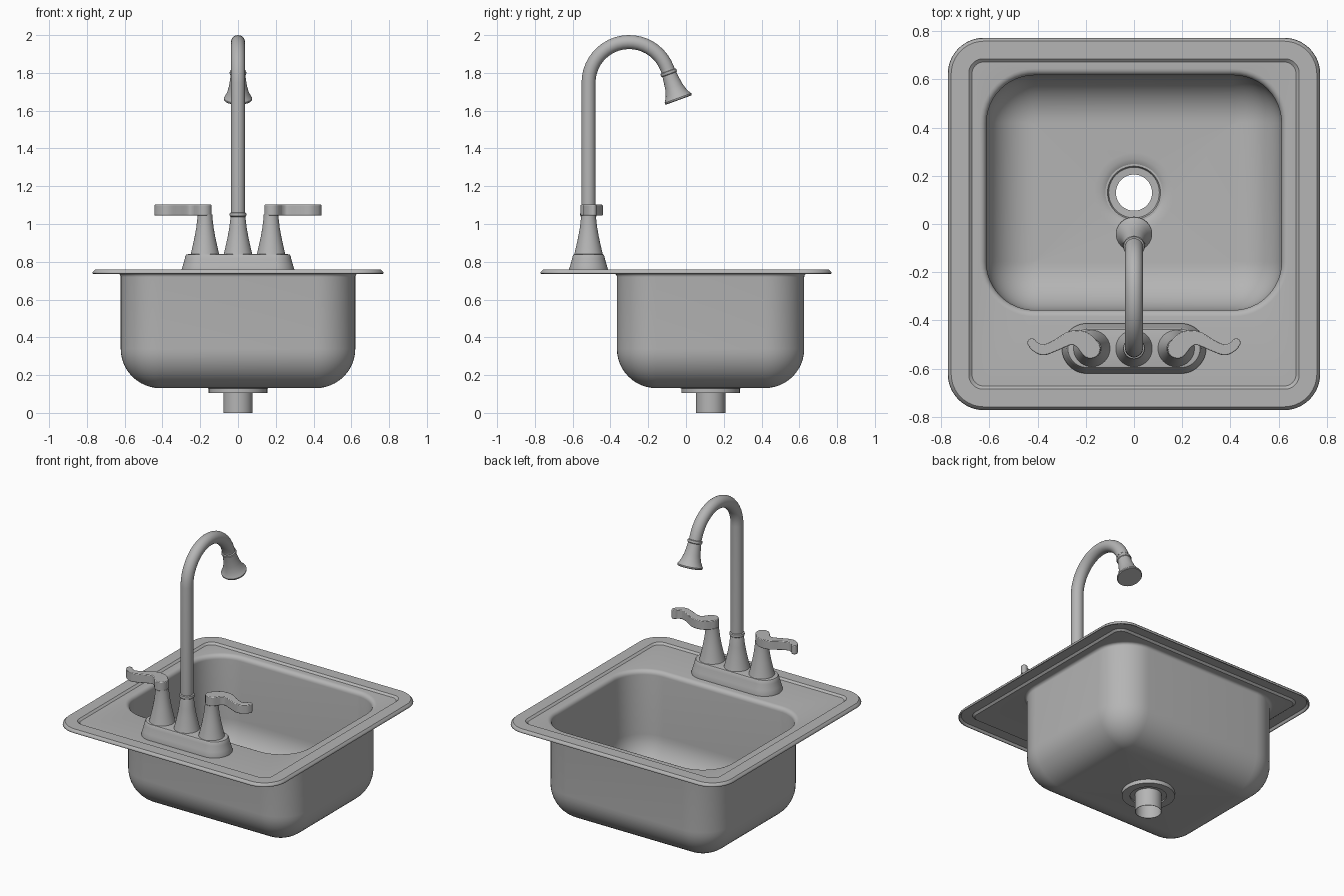
import bpy, bmesh
from math import pi, sin, cos, radians
from mathutils import Vector, Matrix

cube = bpy.data.objects.get("Cube")
if cube:
    bpy.data.objects.remove(cube)

steel = bpy.data.materials.new("brushed steel grey")
steel.use_nodes = True
GREY = (0.46, 0.46, 0.46, 1)
steel.diffuse_color = GREY
steel.node_tree.nodes["Principled BSDF"].inputs["Base Color"].default_value = GREY


def finish(name, bm, angle=35):
    """Turn a bmesh into a named, smooth-shaded steel object."""
    bmesh.ops.remove_doubles(bm, verts=bm.verts, dist=0.00005)
    mesh = bpy.data.meshes.new(name)
    bm.to_mesh(mesh)
    bm.free()
    mesh.materials.append(steel)
    obj = bpy.data.objects.new(name, mesh)
    bpy.context.collection.objects.link(obj)
    bpy.ops.object.select_all(action='DESELECT')
    obj.select_set(True)
    bpy.context.view_layer.objects.active = obj
    bpy.ops.object.shade_smooth_by_angle(angle=radians(angle))
    return obj


def loft(name, rings, caps=True, closed=False, angle=35):
    """Skin a list of equal-length point rings."""
    bm = bmesh.new()
    loops = [[bm.verts.new(p) for p in ring] for ring in rings]
    pairs = list(zip(loops, loops[1:]))
    if closed:
        pairs.append((loops[-1], loops[0]))
    for a, b in pairs:
        for i in range(len(a)):
            j = (i + 1) % len(a)
            bm.faces.new((a[i], a[j], b[j], b[i]))
    if caps and not closed:
        bm.faces.new(loops[0][::-1])
        bm.faces.new(loops[-1])
    return finish(name, bm, angle)


def rounded(hx, hy, r, z, cy=0.0, n=12):
    """Rounded rectangle ring; a circle when hx = hy = r."""
    pts = []
    for k, (sx, sy) in enumerate([(1, 1), (-1, 1), (-1, -1), (1, -1)]):
        for i in range(n + 1):
            a = (k + i / n) * pi / 2
            pts.append(Vector((sx * (hx - r) + r * cos(a),
                               cy + sy * (hy - r) + r * sin(a), z)))
    return pts


def lathe(name, profile, x=0, y=0, closed=False, matrix=None):
    """Revolve (radius, height) pairs about a vertical axis."""
    turn = matrix or Matrix.Translation((x, y, 0))
    rings = [[turn @ Vector((r * cos(2 * pi * i / 40), r * sin(2 * pi * i / 40), z))
              for i in range(40)] for r, z in profile]
    return loft(name, rings, closed=closed)


# Sink sheet: raised rim, recessed deck, bowl and drain dip
BOWL_Y, BOWL_X, BOWL_D, FILLET = 0.13, 0.612, 0.487, 0.2
FLOOR = 0.14
rings = [rounded(h, h, r, z) for h, r, z in [
    (0.772, 0.15, 0.738), (0.769, 0.147, 0.747), (0.758, 0.136, 0.758),
    (0.685, 0.06, 0.758), (0.672, 0.05, 0.747)]]


def bowl_ring(inset, z):
    return rounded(BOWL_X - inset, BOWL_D - inset, max(FILLET - inset, 0.004), z, BOWL_Y)


for i in range(6):        # rolled lip
    a = i / 5 * pi / 2
    rings.append(bowl_ring(-0.027 * (1 - sin(a)), 0.72 + 0.027 * cos(a)))
for i in range(13):       # bottom fillet
    a = i / 12 * pi / 2
    rings.append(bowl_ring(FILLET * (1 - cos(a)), FLOOR + FILLET * (1 - sin(a))))
for r, z in [(0.165, FLOOR), (0.14, 0.138), (0.12, 0.131), (0.105, 0.12)]:
    rings.append(rounded(r, r, r, z, BOWL_Y))
sink = loft("sink_bowl_and_rim", rings, caps=False)
sheet = sink.modifiers.new("sheet_thickness", 'SOLIDIFY')
sheet.thickness = 0.009
sheet.offset = -1

# Drain flange with open tail pipe
lathe("drain_and_tail_pipe", [
    (0.075, 0), (0.078, 0), (0.078, 0.114), (0.107, 0.114), (0.107, 0.105),
    (0.155, 0.105), (0.155, 0.13), (0.11, 0.13), (0.105, 0.12), (0.075, 0.118)],
    y=BOWL_Y, closed=True)

# Faucet base plate
TAP_Y = -0.516
loft("faucet_base", [rounded(0.195 + h, h, h, z, TAP_Y) for h, z in [
    (0.104, 0.742), (0.104, 0.757), (0.097, 0.78), (0.087, 0.815), (0.084, 0.83),
    (0.079, 0.838), (0.07, 0.84)]])

# Flared posts: one for the spout, one under each handle
FLARE = [(0.077, 0.835), (0.073, 0.85), (0.066, 0.88), (0.055, 0.93),
         (0.046, 0.98), (0.04, 1.03)]
lathe("spout_post", FLARE + [(0.038, 1.038), (0.043, 1.042), (0.045, 1.05),
                             (0.043, 1.058), (0.037, 1.062)], y=TAP_Y)
for side, x in (("left", 0.175), ("right", -0.175)):
    lathe(side + "_handle_post", FLARE + [(0.039, 1.05)], x=x, y=TAP_Y)

# Gooseneck spout
PIPE_R, BEND_R, BEND_Y, BEND_Z, END = 0.037, 0.215, -0.301, 1.748, 20
path = [(TAP_Y, 1.04, 180)]
path += [(BEND_Y + BEND_R * cos(radians(d)), BEND_Z + BEND_R * sin(radians(d)), d)
         for d in range(180, END - 1, -8)]
spout = []
for y, z, d in path:
    out = Vector((0, cos(radians(d)), sin(radians(d))))
    spout.append([Vector((0, y, z)) + PIPE_R * (Vector((1, 0, 0)) * cos(t) - out * sin(t))
                  for t in (2 * pi * i / 32 for i in range(32))])
loft("gooseneck_spout", spout)

# Flared spray head on the end of the spout
tip = Matrix.Translation((0, path[-1][0], path[-1][1])) @ Matrix.Rotation(radians(END - 180), 4, 'X')
lathe("spray_head", [
    (0.036, -0.005), (0.037, 0.012), (0.043, 0.015), (0.045, 0.022), (0.043, 0.029),
    (0.039, 0.032), (0.042, 0.06), (0.048, 0.1), (0.058, 0.135), (0.071, 0.16),
    (0.075, 0.165), (0.075, 0.172), (0.072, 0.176)], matrix=tip)

# Wavy lever handles: x, y, half width from hub to tip
LEVER = [(0.18, -0.517, 0.041), (0.214, -0.482, 0.038), (0.262, -0.473, 0.029),
         (0.322, -0.502, 0.023), (0.375, -0.522, 0.022), (0.41, -0.508, 0.02),
         (0.424, -0.492, 0.018)]


def smooth_path(points, steps=6):
    """Catmull-Rom samples through the points."""
    p = [Vector(q) for q in points]
    p = [2 * p[0] - p[1]] + p + [2 * p[-1] - p[-2]]
    out = []
    for a, b, c, d in zip(p, p[1:], p[2:], p[3:]):
        for i in range(steps):
            t = i / steps
            out.append(0.5 * (2 * b + (c - a) * t + (2 * a - 5 * b + 4 * c - d) * t * t
                              + (3 * b - a - 3 * c + d) * t ** 3))
    return out + [p[-2]]


def lever_outline():
    mid = smooth_path(LEVER)
    left, right = [], []
    last = len(mid) - 1
    for i, q in enumerate(mid):
        t = (mid[min(i + 1, last)] - mid[max(i - 1, 0)]).xy.normalized()
        n = Vector((-t.y, t.x))
        left.append(q.xy + n * q.z)
        right.append(q.xy - n * q.z)

    def cap(centre, start):
        arm = start - centre
        return [centre + Matrix.Rotation(pi * k / 10, 2) @ arm for k in range(1, 10)]
    return (right + cap(mid[-1].xy, right[-1]) + left[::-1] + cap(mid[0].xy, left[0]))


outline = lever_outline()
for side, s in (("left", 1), ("right", -1)):
    pts = outline if s > 0 else outline[::-1]
    lever = loft(side + "_lever_handle",
                 [[Vector((s * p.x, p.y, z)) for p in pts] for z in (1.045, 1.102)])
    soft = lever.modifiers.new("soft_edges", 'BEVEL')
    soft.width = 0.004
    soft.segments = 2
    soft.limit_method = 'ANGLE'
    soft.angle_limit = radians(50)
